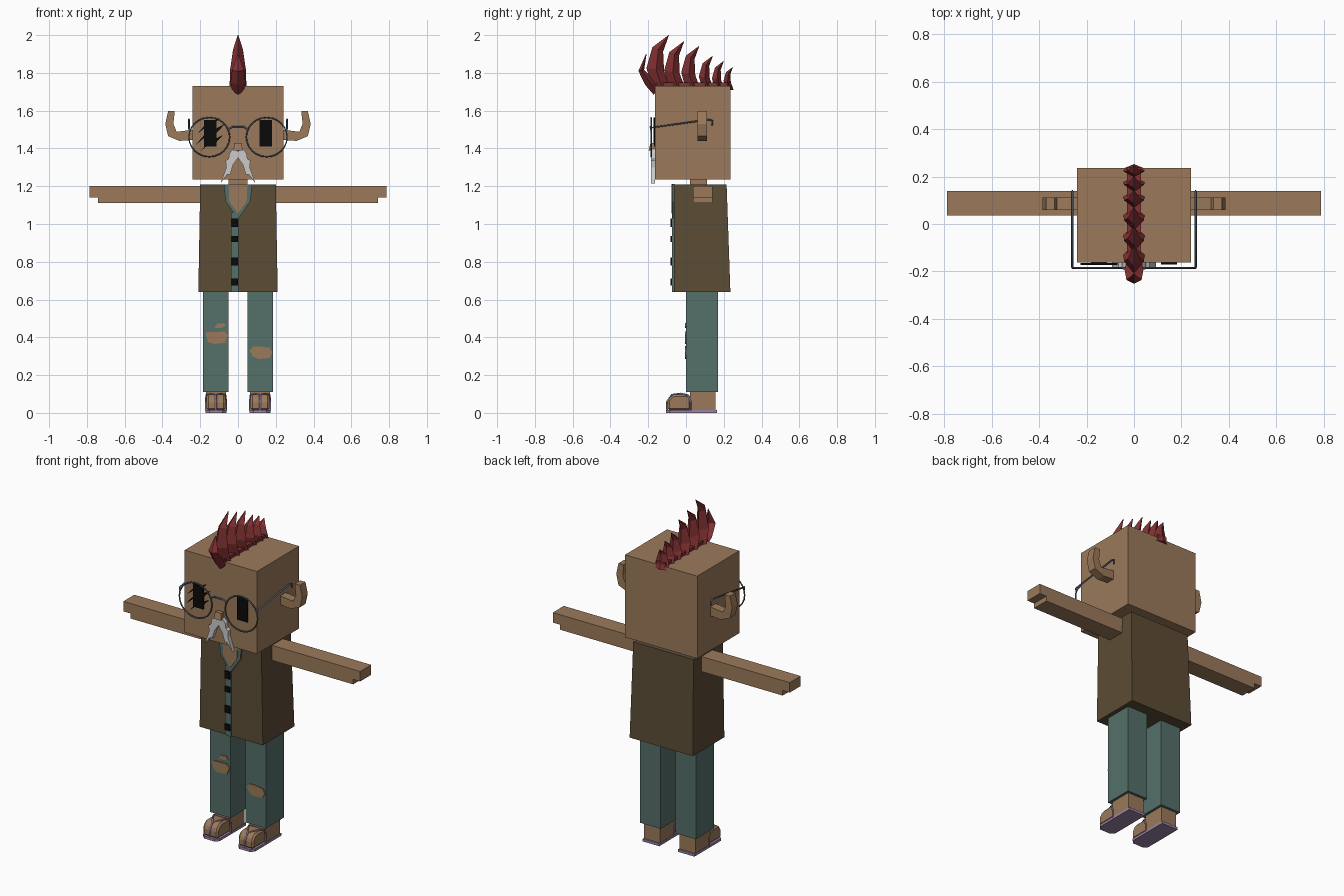
import bpy
import bmesh
from math import radians, sin, cos, pi

cube = bpy.data.objects.get("Cube")
if cube:
    bpy.data.objects.remove(cube, do_unlink=True)


def material(name, red, green, blue, metallic=0.0):
    mat = bpy.data.materials.new(name)
    mat.use_nodes = True
    mat.diffuse_color = (red, green, blue, 1)
    shader = mat.node_tree.nodes["Principled BSDF"]
    shader.inputs["Base Color"].default_value = (red, green, blue, 1)
    shader.inputs["Roughness"].default_value = 0.8
    return mat


SKIN = material("tan skin", .33, .195, .105)
VEST = material("brown vest", .107, .073, .036)
TEAL = material("teal cloth", .09, .16, .143)
HAIR = material("dark red hair", .23, .031, .033)
GREY = material("light grey whiskers", .6, .6, .6)
METAL = material("slate wire", .1, .13, .17)
PURPLE = material("pale purple rubber", .32, .23, .38)
BLACK = material("black", .003, .003, .003)


def loft(name, sections, mat):
    """Skin a list of equal-length vertex loops and cap both ends."""
    bm = bmesh.new()
    loops = [[bm.verts.new(p) for p in section] for section in sections]
    count = len(loops[0])
    for low, high in zip(loops, loops[1:]):
        for i in range(count):
            j = (i + 1) % count
            bm.faces.new((low[i], low[j], high[j], high[i]))
    bm.faces.new(loops[0][::-1])
    bm.faces.new(loops[-1])
    bmesh.ops.recalc_face_normals(bm, faces=bm.faces)
    mesh = bpy.data.meshes.new(name)
    bm.to_mesh(mesh)
    bm.free()
    mesh.materials.append(mat)
    obj = bpy.data.objects.new(name, mesh)
    bpy.context.collection.objects.link(obj)
    return obj


def rect(x0, x1, y0, y1, z):
    return [(x0, y0, z), (x1, y0, z), (x1, y1, z), (x0, y1, z)]


def box(name, x, y, z, mat):
    return loft(name, [rect(*x, *y, z[0]), rect(*x, *y, z[1])], mat)


def front_plate(name, outline, y0, y1, mat, side=1):
    """Extrude an x-z outline along y."""
    return loft(name, [[(x * side, y, z) for x, z in outline] for y in (y0, y1)], mat)


def side_plate(name, outline, x0, x1, mat):
    """Extrude a y-z outline along x."""
    return loft(name, [[(x, y, z) for y, z in outline] for x in (x0, x1)], mat)


def tube(name, points, radius, mat, cyclic=False):
    curve = bpy.data.curves.new(name, "CURVE")
    curve.dimensions = "3D"
    curve.bevel_depth = radius
    curve.bevel_resolution = 1
    curve.use_fill_caps = True
    spline = curve.splines.new("POLY")
    spline.points.add(len(points) - 1)
    for target, p in zip(spline.points, points):
        target.co = (*p, 1)
    spline.use_cyclic_u = cyclic
    curve.materials.append(mat)
    helper = bpy.data.objects.new(name + " path", curve)
    bpy.context.collection.objects.link(helper)
    graph = bpy.context.evaluated_depsgraph_get()
    mesh = bpy.data.meshes.new_from_object(helper.evaluated_get(graph))
    bpy.data.objects.remove(helper, do_unlink=True)
    obj = bpy.data.objects.new(name, mesh)
    bpy.context.collection.objects.link(obj)
    return obj


def mirrored(half):
    """Complete a symmetric outline from its +x half, listed top to bottom."""
    return half + [(-x, z) for x, z in reversed(half) if x > 0]


# Head, neck and torso
box("head", (-.24, .24), (-.163, .236), (1.235, 1.73), SKIN)
box("neck", (-.05, .05), (.02, .11), (1.15, 1.25), SKIN)
loft("vest", [rect(-.21, .21, -.064, .235, .64), rect(-.2, .2, -.064, .215, 1.21)], VEST)

# Shirt front, collar and buttons
box("placket", (-.036, .003), (-.073, -.06), (.64, 1.06), TEAL)
front_plate("collar", mirrored([(.075, 1.208), (.066, 1.12), (0, 1.025)]), -.073, -.06, TEAL)
front_plate("chest", mirrored([(.05, 1.212), (.046, 1.12), (0, 1.055)]), -.076, -.06, SKIN)
for low, high in ((.985, 1.03), (.905, .937), (.78, .822), (.675, .712)):
    box("button", (-.034, .001), (-.081, -.07), (low, high), BLACK)

# Paired limbs, ears and footwear
ear_outline = [(.23, 1.445), (.31, 1.44), (.37, 1.465), (.385, 1.53), (.37, 1.597),
               (.335, 1.597), (.342, 1.53), (.325, 1.488), (.23, 1.5)]
for side, label in ((1, "left"), (-1, "right")):
    arm = [(.195, 1.2), (.787, 1.2), (.787, 1.14), (.74, 1.14), (.74, 1.11), (.195, 1.11)]
    front_plate(label + " arm", arm, .036, .14, SKIN, side)
    front_plate(label + " ear", ear_outline, .06, .112, SKIN, side)

    centre = side * .117
    box(label + " trouser leg", (centre - .068, centre + .068), (0, .17), (.11, .66), TEAL)
    box(label + " ankle", (centre - .053, centre + .053), (.02, .155), (.014, .12), SKIN)
    toe = side_plate(label + " toes", [(-.098, .014), (-.098, .065), (-.08, .09), (-.06, .098),
                                       (.01, .098), (.025, .085), (.025, .014)],
                     centre - .05, centre + .05, SKIN)
    bevel = toe.modifiers.new("soft edges", "BEVEL")
    bevel.width = .014
    bevel.segments = 1

    sole = [(-.055, .165), (-.055, -.085), (-.035, -.105),
            (.035, -.105), (.055, -.085), (.055, .165)]
    loft(label + " sole", [[(centre + x, y, z) for x, y in sole] for z in (0, .015)], PURPLE)
    for edge in (-1, 1):
        strap = [(.054, .025, .012), (.054, .024, .06), (.05, .01, .094),
                 (.03, -.03, .102), (0, -.075, .096), (0, -.1, .06), (0, -.1, .01)]
        tube(label + " sandal strap", [(centre + edge * x, y, z) for x, y, z in strap],
             .005, PURPLE)

# Torn trouser patches
rips = {
    "right knee rip": [(-.172, .42), (-.158, .375), (-.13, .365), (-.07, .37),
                       (-.053, .41), (-.07, .43), (-.16, .428)],
    "small rip": [(-.125, .45), (-.11, .472), (-.075, .476), (-.065, .46), (-.09, .45)],
    "left knee rip": [(.06, .33), (.078, .35), (.11, .353), (.168, .345),
                      (.183, .32), (.165, .29), (.105, .285), (.078, .3)],
}
for name, outline in rips.items():
    front_plate(name, outline, -.006, .002, SKIN)

# Eyes, with claw marks across the right one
for side, label in ((1, "left"), (-1, "right")):
    xs = sorted((side * .113, side * .181))
    box(label + " eye", xs, (-.17, -.162), (1.41, 1.55), BLACK)
for shift in (.045, 0, -.045):
    slash = [(-.07, 1.53), (-.12, 1.475), (-.14, 1.488), (-.225, 1.418),
             (-.175, 1.475), (-.15, 1.51), (-.125, 1.5)]
    scale = 1 - abs(shift) * 5
    mark = [(-.148 + (x + .148) * scale - shift * .2, 1.475 + (z - 1.475) * scale + shift)
            for x, z in slash]
    front_plate("claw mark", mark, -.172, -.164, BLACK)

# Nose and drooping moustache
loft("nose", [rect(-.024, .024, -.198, -.16, 1.39), rect(-.02, .02, -.188, -.16, 1.428)], SKIN)
whisker = [(0, 1.385), (.025, 1.398), (.045, 1.375), (.05, 1.345), (.066, 1.335), (.062, 1.3),
           (.092, 1.215), (.058, 1.262), (.042, 1.262), (.025, 1.315), (0, 1.35)]
for side, label in ((1, "left"), (-1, "right")):
    front_plate(label + " moustache", whisker, -.186, -.163, GREY, side)

# Wire glasses
for side, label in ((1, "left"), (-1, "right")):
    ring = [(side * .152 + .108 * cos(2 * pi * i / 24), -.185,
             1.46 + .104 * sin(2 * pi * i / 24)) for i in range(24)]
    tube(label + " lens rim", ring, .004, METAL, cyclic=True)
    temple = [(.255, -.185, 1.49), (.26, -.183, 1.51), (.26, .12, 1.553),
              (.26, .138, 1.548), (.26, .138, 1.522)]
    tube(label + " temple", [(side * x, y, z) for x, y, z in temple], .005, METAL)
tube("bridge", [(-.052, -.185, 1.5), (-.03, -.188, 1.515), (.03, -.188, 1.515),
                (.052, -.185, 1.5)], .005, METAL)


# Mohawk: backward-curving blades with a diamond section
def blade(name, stations):
    sections = []
    for front, back, z_front, z_back, half in stations:
        y = front * .45 + back * .55
        z = (z_front + z_back) / 2
        sections.append([(0, front, z_front), (half, y, z), (0, back, z_back), (-half, y, z)])
    return loft(name, sections, HAIR)


blade("front hair blade", [(-.172, -.14, 1.685, 1.72, .03), (-.215, -.17, 1.735, 1.765, .04),
                           (-.252, -.222, 1.81, 1.815, .032), (-.212, -.209, 1.9, 1.9, .002)])
for tip_y, tip_z in ((-.09, 2), (-.01, 1.967), (.07, 1.942), (.142, 1.89),
                     (.2, 1.862), (.248, 1.83)):
    h = tip_z - 1.71
    k = h / .28
    blade("hair blade", [
        (tip_y - .085 * k, tip_y + .01 * k, 1.71, 1.71, .045),
        (tip_y - .115 * k, tip_y - .025 * k, 1.71 + h * .4, 1.71 + h * .33, .042),
        (tip_y - .085 * k, tip_y - .03 * k, 1.71 + h * .78, 1.71 + h * .7, .026),
        (tip_y - .002, tip_y, tip_z, tip_z, .002)])
box("hair root", (-.03, .03), (-.16, .238), (1.715, 1.75), HAIR)
